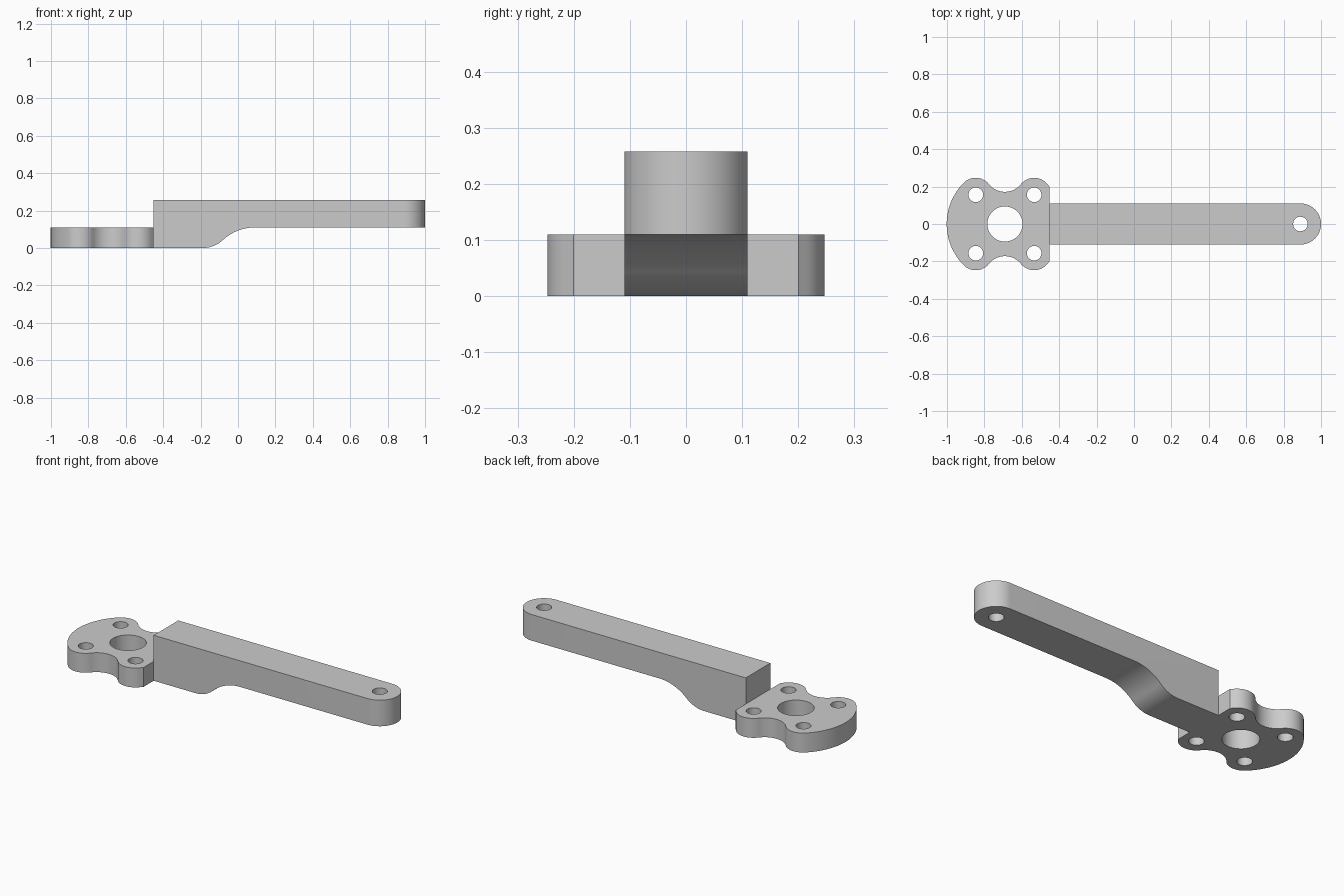
import bpy, bmesh
from math import sin, cos, pi, radians, atan2, hypot
from mathutils import Vector

if "Cube" in bpy.data.objects:
    bpy.data.objects.remove(bpy.data.objects["Cube"], do_unlink=True)

grey = bpy.data.materials.new("plain grey")
grey.use_nodes = True
grey.diffuse_color = (0.6, 0.6, 0.6, 1)
grey.node_tree.nodes["Principled BSDF"].inputs["Base Color"].default_value = (0.6, 0.6, 0.6, 1)


def arc(cx, cy, r, start, end, steps=16):
    """Points along an arc, angles in degrees."""
    angles = [radians(start + (end - start) * i / steps) for i in range(steps + 1)]
    return [(cx + r * cos(a), cy + r * sin(a)) for a in angles]


def prism(name, outline, low, high, sideways=False):
    """Extrude an outline along z, or along y when sideways."""
    bm = bmesh.new()
    place = (lambda u, v: (u, low, v)) if sideways else (lambda u, v: (u, v, low))
    face = bm.faces.new([bm.verts.new(place(u, v)) for u, v in outline])
    grown = bmesh.ops.extrude_face_region(bm, geom=[face])["geom"]
    shift = Vector((0, high - low, 0) if sideways else (0, 0, high - low))
    bmesh.ops.translate(bm, vec=shift, verts=[v for v in grown if isinstance(v, bmesh.types.BMVert)])
    bmesh.ops.remove_doubles(bm, verts=bm.verts[:], dist=0.0001)
    bmesh.ops.recalc_face_normals(bm, faces=bm.faces[:])
    mesh = bpy.data.meshes.new(name)
    bm.to_mesh(mesh)
    bm.free()
    mesh.materials.append(grey)
    obj = bpy.data.objects.new(name, mesh)
    bpy.context.collection.objects.link(obj)
    return obj


def combine(obj, other, operation):
    """Apply a boolean and discard the helper."""
    other.hide_render = True
    mod = obj.modifiers.new("cut", "BOOLEAN")
    mod.operation, mod.object, mod.solver = operation, other, "EXACT"
    bpy.context.view_layer.objects.active = obj
    bpy.ops.object.modifier_apply(modifier=mod.name)
    bpy.data.objects.remove(other, do_unlink=True)


def drill(obj, x, y, r):
    hole = arc(x, y, r, 0, 360, 48)[:-1]
    combine(obj, prism("hole_cutter", hole, -0.1, 0.4), "DIFFERENCE")


def finish(obj):
    bpy.ops.object.select_all(action="DESELECT")
    obj.select_set(True)
    bpy.context.view_layer.objects.active = obj
    bpy.ops.object.shade_smooth_by_angle(angle=radians(30))


# Mounting plate: large rear arc, four rounded lobes and two waists
hub, offset, lobe, joint = -0.69, 0.156, 0.091, -0.452
waist = 0.172
dip = (2 * offset**2 - 2 * waist * offset + waist**2 - lobe**2) / (2 * (lobe + offset - waist))
tilt = atan2(waist + dip - offset, offset) * 180 / pi
rim = hypot(offset, offset) + lobe
edge = 29
upper = arc(hub, 0, rim, 180, 135, 20)
upper += arc(hub - offset, offset, lobe, 135, tilt)[1:]
upper += arc(hub, waist + dip, dip, 180 + tilt, 360 - tilt, 20)[1:]
upper += arc(hub + offset, offset, lobe, 180 - tilt, edge)[1:]
upper[-1] = (joint, upper[-1][1])
lower = [(x, -y) for x, y in reversed(upper[1:])]
plate = prism("mounting_plate", upper + lower, 0, 0.11)
drill(plate, hub, 0, 0.094)
for sx in (-1, 1):
    for sy in (-1, 1):
        drill(plate, hub + sx * offset, sy * offset, 0.039)
finish(plate)

# Lever arm: side profile with a swept step underneath, trimmed to a rounded bar
top, step, big = 0.258, 0.11, 0.25
start, end = -0.19, 0.09
run = end - start
small = (run**2 + step**2) / (2 * step) - big
lean = atan2(small + big - step, run) * 180 / pi
profile = [(joint, top), (joint, 0)]
profile += arc(start, small, small, -90, -lean, 16)
profile += arc(end, step - big, big, 180 - lean, 90, 16)[1:]
profile += [(1.2, step), (1.2, top)]
arm = prism("lever_arm", profile, -0.2, 0.2, sideways=True)
bar = [(-0.6, 0.11), (-0.6, -0.11)] + arc(0.89, 0, 0.11, -90, 90, 32)
combine(arm, prism("bar_trim", bar, -0.1, 0.4), "INTERSECT")
drill(arm, 0.89, 0, 0.039)
finish(arm)
